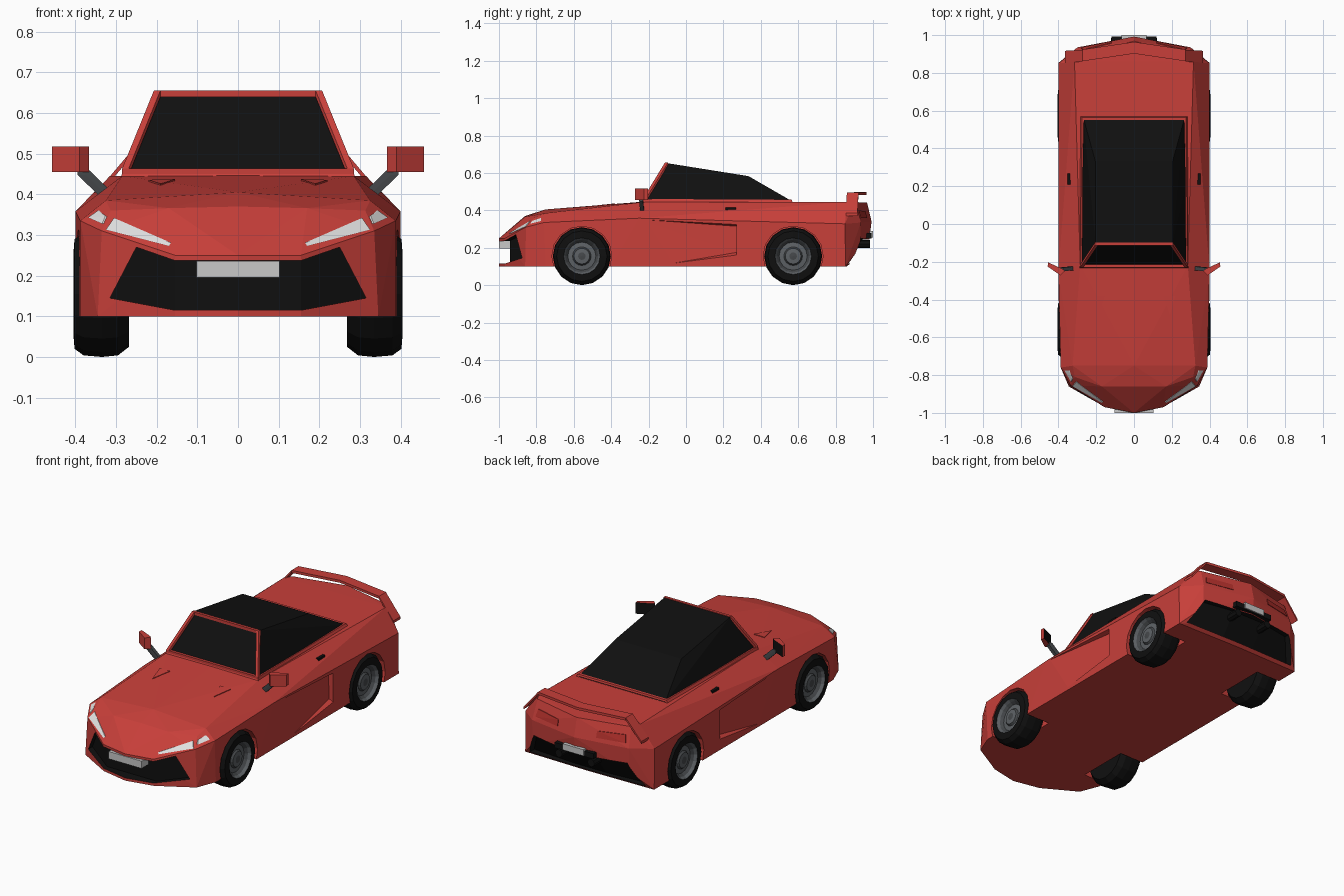
import bpy, bmesh, math
from mathutils import Vector
from mathutils.bvhtree import BVHTree

if "Cube" in bpy.data.objects:
    bpy.data.objects.remove(bpy.data.objects["Cube"])


def mat(name, c):
    m = bpy.data.materials.new(name)
    m.diffuse_color = (*c, 1)
    m.use_nodes = True
    m.node_tree.nodes["Principled BSDF"].inputs["Base Color"].default_value = m.diffuse_color
    return m


RED = mat("red paint", (0.58, 0.05, 0.042))
BLACK = mat("black", (0.005, 0.005, 0.005))
PLATE = mat("light grey", (0.58, 0.58, 0.58))
LAMP = mat("lamp white", (0.75, 0.75, 0.75))
RIM = mat("rim grey", (0.11, 0.12, 0.13))
DARK = mat("dark grey", (0.06, 0.065, 0.07))
TAIL = mat("tail lamp red", (0.45, 0.03, 0.025))


def finish(name, bm, mats):
    bmesh.ops.recalc_face_normals(bm, faces=bm.faces[:])
    me = bpy.data.meshes.new(name)
    bm.to_mesh(me)
    bm.free()
    for m in mats:
        me.materials.append(m)
    ob = bpy.data.objects.new(name, me)
    bpy.context.collection.objects.link(ob)
    return ob


def flip(pts):
    return [(-x, y, z) for x, y, z in pts]


def hull_bm(groups):
    """Convex pieces collected in one bmesh."""
    bm = bmesh.new()
    for pts in groups:
        tmp = bmesh.new()
        for p in sorted(set(pts)):
            tmp.verts.new(p)
        bmesh.ops.convex_hull(tmp, input=tmp.verts[:])
        bmesh.ops.delete(tmp, geom=[v for v in tmp.verts if not v.link_faces], context='VERTS')
        bmesh.ops.dissolve_limit(tmp, angle_limit=0.01, verts=tmp.verts[:], edges=tmp.edges[:])
        me = bpy.data.meshes.new("tmp")
        tmp.to_mesh(me)
        tmp.free()
        bm.from_mesh(me)
        bpy.data.meshes.remove(me)
    return bm


def hulls(name, groups, *mats, both=False):
    if both:
        groups = groups + [flip(g) for g in groups]
    return finish(name, hull_bm(groups), mats)


def box(x0, x1, y0, y1, z0, z1):
    return [(x, y, z) for x in (x0, x1) for y in (y0, y1) for z in (z0, z1)]


def bar(p, q, r):
    return [(a + i, b + j, c + k) for a, b, c in (p, q)
            for i in (-r, r) for j in (-r, r) for k in (-r, r)]


# Body shell: hull of the half outline and its mirror
half = [(0, -1, .1), (.155, -.968, .1), (.345, -.86, .1), (.388, -.75, .1),
        (0, -1, .25), (.155, -.97, .25), (.335, -.855, .31), (.388, -.76, .335),
        (0, -.86, .37), (.17, -.86, .366), (.313, -.81, .36), (.325, -.75, .385),
        (0, -.75, .405), (.285, -.22, .445), (0, -.22, .447), (.40, -.25, .358),
        (.40, .85, .328), (.40, -.4, .1), (.40, .853, .1), (0, .86, .1),
        (.315, .86, .445), (.29, .9, .442), (0, .968, .442), (0, .992, .34),
        (.3, .935, .335), (0, .975, .2), (.3, .93, .2)]
bm = hull_bm([half + flip(half)])
tree = BVHTree.FromBMesh(bm)
body = finish("body", bm, (RED, BLACK))


def cut(cutter):
    md = body.modifiers.new("cut", 'BOOLEAN')
    md.operation, md.solver, md.object = 'DIFFERENCE', 'EXACT', cutter
    bpy.context.view_layer.objects.active = body
    bpy.ops.object.modifier_apply(modifier=md.name)
    bpy.data.objects.remove(cutter)


def recess(R, dy):
    """Wide three-panel recess with a black inside, pushed in from the y side."""
    pts = R + flip(R)
    bm = bmesh.new()
    a = [bm.verts.new(p) for p in pts]
    b = [bm.verts.new((x, y + dy, z)) for x, y, z in pts]
    for v in (a, b):
        for q in ((0, 1, 2, 3), (4, 5, 6, 7), (2, 6, 7, 3)):
            bm.faces.new([v[i] for i in q])
    ring = [0, 1, 2, 6, 5, 4, 7, 3]
    for i, j in zip(ring, ring[1:] + ring[:1]):
        bm.faces.new((a[i], a[j], b[j], b[i]))
    for f in bm.faces:
        f.material_index = 1
    cut(finish("recess_cutter", bm, (RED, BLACK)))


# Front grille and rear diffuser recesses
recess([(.315, -.84, .145), (.25, -.88, .27), (.155, -.94, .237), (.155, -.94, .115)], -.3)
recess([(.36, .83, .115), (.29, .905, .25), (.1, .945, .245), (.1, .85, .115)], .3)

# Wheel wells and door scoops
WHEELS = [(s, y) for s in (1, -1) for y in (-.557, .573)]
for s, y in WHEELS:
    ring = [(s * x, y + .16 * math.cos(k * math.pi / 8), .155 + .16 * math.sin(k * math.pi / 8))
            for x in (.25, .5) for k in range(16)]
    cut(hulls("well_cutter", [ring], RED, BLACK))
scoop = [(.402, -.25, .352), (.402, .27, .325), (.402, .27, .16), (.402, -.1, .112),
         (.372, .27, .315), (.376, .27, .175), (.43, .27, .325), (.43, .27, .16),
         (.43, -.25, .352), (.43, -.1, .112)]
for pts in (scoop, flip(scoop)):
    cut(hulls("scoop_cutter", [pts], RED, BLACK))


def decal(name, pts, axis, sign, m):
    """Thin plate projected on the body along an axis (points give the other two)."""
    groups = []
    for side in (1, -1):
        out = []
        for u, w in pts:
            o = Vector((side * u, sign * 2, w)) if axis == 'y' else (
                Vector((side * 2, u, w)) if axis == 'x' else Vector((side * u, w, 2)))
            d = {'y': Vector((0, -sign, 0)), 'x': Vector((-side, 0, 0)), 'z': Vector((0, 0, -1))}[axis]
            h = tree.ray_cast(o, d)[0]
            out += [tuple(h - d * .004), tuple(h + d * .004)]
        groups.append(out)
    return hulls(name, groups, m)


# Lamps, bonnet vents, number plates
decal("headlights", [(.165, .281), (.305, .342), (.325, .313), (.17, .273)], 'y', -1, LAMP)
decal("headlight_sides", [(-.835, .328), (-.775, .343), (-.775, .36), (-.82, .345)], 'x', 1, LAMP)
decal("tail_lights", [(.12, .36), (.12, .395), (.27, .40), (.28, .36)], 'y', 1, TAIL)
decal("hood_vents", [(.155, -.38), (.22, -.38), (.19, -.485)], 'z', 1, RED)
hulls("front_plate", [box(-.102, .102, -1, -.94, .195, .236)], PLATE)
hulls("rear_plate", [box(-.065, .065, .98, 1, .255, .29)], PLATE)
hulls("rear_plate_holder", [box(-.12, .12, .95, .993, .25, .28)], BLACK)
hulls("exhausts", [[(.1 + .022 * math.cos(k * math.pi / 4), y, .22 + .022 * math.sin(k * math.pi / 4))
                    for k in range(8) for y in (.87, .985)]], BLACK, both=True)

# Cabin: sill, soft top with windows, windscreen frame
sill = [(.288, -.235, .44), (.283, -.225, .46), (.285, .57, .44), (.275, .565, .458)]
hulls("cabin_sill", [sill + flip(sill)], RED)
top = [(.204, -.1, .652), (.276, -.22, .455), (.205, .334, .583), (.27, .57, .447), (.275, .2, .455)]
hulls("soft_top", [top + flip(top)], BLACK)
A, B = (.199, -.105, .647), (.277, -.222, .455)
fl = lambda p: (-p[0], p[1], p[2])
hulls("windscreen_frame", [bar(A, B, .008), bar(fl(A), fl(B), .008),
                           bar(A, fl(A), .008), bar(B, fl(B), .008)], RED)

# Rear wing: bowed blade with drooping ends
def chord(x, y, z, t=.007):
    return [(x, y, z - t), (x, y, z + t), (x, y + .062, z - t), (x, y + .062, z + t)]


hulls("rear_wing", [chord(0, .902, .49) + chord(.272, .862, .488),
                    chord(.272, .86, .488) + chord(.365, .855, .378)], RED, both=True)

# Mirrors with black glass, arms, door handles
mirror = [(x, y, z) for z in (.455, .518) for x, y in
          ((.366, -.25), (.39, -.272), (.457, -.225), (.455, -.203), (.378, -.238))]
mob = hulls("mirrors", [mirror], RED, BLACK, both=True)
for p in mob.data.polygons:
    p.material_index = int(p.normal.y > .5)
hulls("mirror_arms", [bar((.33, -.235, .405), (.385, -.24, .458), .01)], DARK, both=True)
hulls("door_handles", [box(.325, .353, .21, .268, .398, .415)], BLACK, both=True)

# Wheels: lathed tyre and rim, (radius, x, material index) profile
PROF = [(0, .27, 0), (.13, .268, 0), (.151, .295, 0), (.155, .335, 0), (.151, .38, 0),
        (.135, .402, 0), (.098, .405, 1), (.088, .39, 2), (.075, .375, 1), (.05, .378, 2),
        (.042, .388, 1), (.02, .39, 2), (0, .392, 2)]
N = 16
for s, y in WHEELS:
    bm = bmesh.new()
    rings = []
    for r, x, _ in PROF:
        if r == 0:
            rings.append([bm.verts.new((s * x, y, .155))] * N)
        else:
            rings.append([bm.verts.new((s * x, y + r * math.cos(2 * math.pi * k / N),
                                        .155 + r * math.sin(2 * math.pi * k / N))) for k in range(N)])
    for i in range(len(PROF) - 1):
        for k in range(N):
            j = (k + 1) % N
            vs = list(dict.fromkeys((rings[i][k], rings[i][j], rings[i + 1][j], rings[i + 1][k])))
            bm.faces.new(vs).material_index = PROF[i][2]
    finish(("front" if y < 0 else "rear") + ("_left" if s > 0 else "_right") + "_wheel",
           bm, (BLACK, RIM, DARK))
